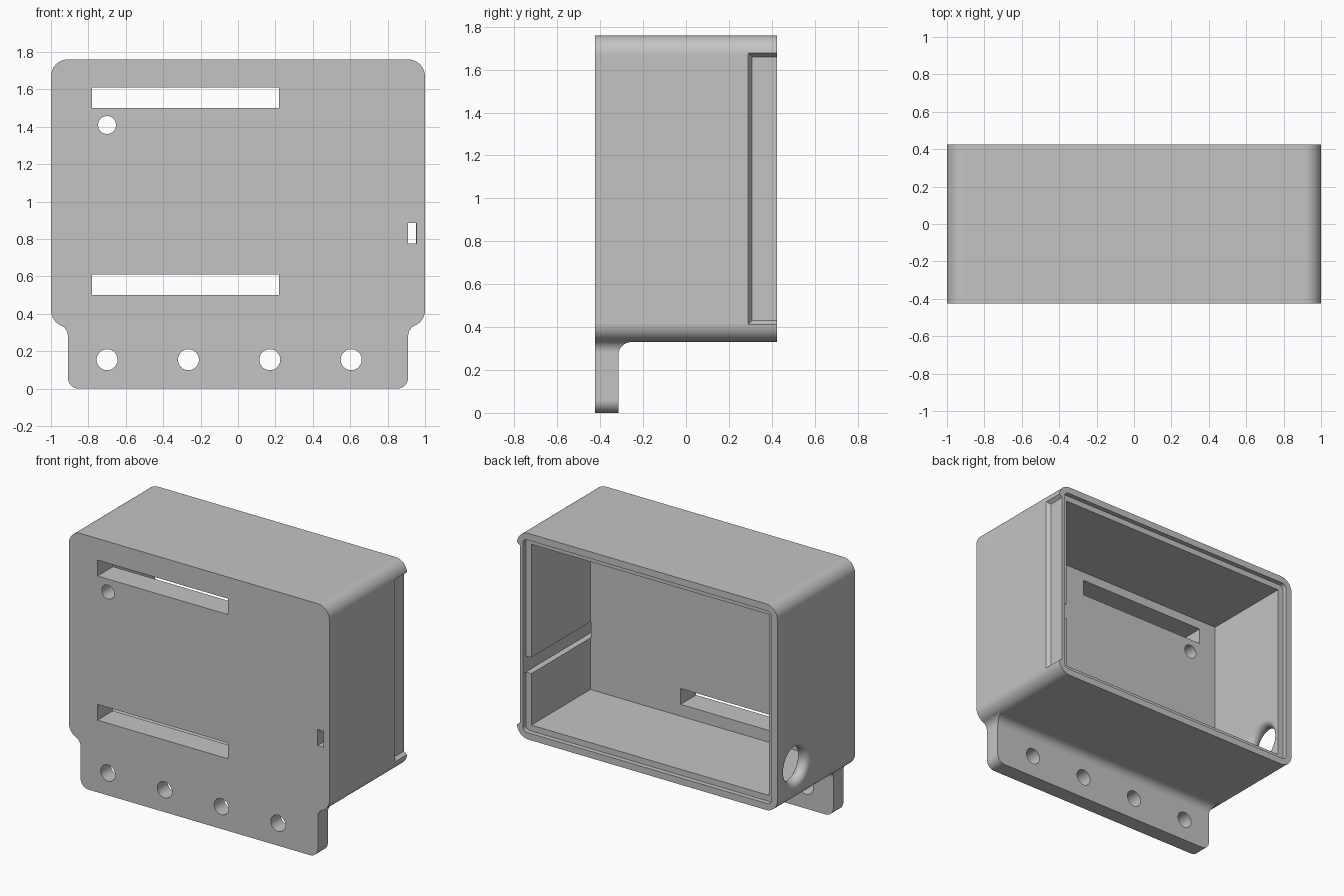
import bpy, bmesh, math
from math import sin, cos, radians, sqrt

if "Cube" in bpy.data.objects:
    bpy.data.objects.remove(bpy.data.objects["Cube"], do_unlink=True)

grey = bpy.data.materials.new("plain grey")
grey.use_nodes = True
colour = (0.55, 0.55, 0.55, 1)
grey.diffuse_color = colour
grey.node_tree.nodes["Principled BSDF"].inputs["Base Color"].default_value = colour


def arc(cx, cz, r, start, end, steps=10):
    angles = [radians(start + (end - start) * i / steps) for i in range(steps + 1)]
    return [(cx + r * cos(a), cz + r * sin(a)) for a in angles]


def rounded(x0, x1, z0, z1, r):
    return (arc(x1 - r, z1 - r, r, 0, 90) + arc(x0 + r, z1 - r, r, 90, 180)
            + arc(x0 + r, z0 + r, r, 180, 270) + arc(x1 - r, z0 + r, r, 270, 360))


def rect(x0, x1, z0, z1):
    return [(x0, z0), (x1, z0), (x1, z1), (x0, z1)]


def circle(cx, cz, r, n=40):
    return arc(cx, cz, r, 0, 360, n)[:-1]


def loft(name, axis, sections):
    """Solid through (depth, outline) sections along x or y."""
    bm = bmesh.new()
    rings = []
    for t, outline in sections:
        rings.append([bm.verts.new((u, t, v) if axis == "y" else (t, u, v))
                      for u, v in outline])
    for a, b in zip(rings, rings[1:]):
        n = len(a)
        for i in range(n):
            j = (i + 1) % n
            bm.faces.new((a[i], a[j], b[j], b[i]))
    bm.faces.new(rings[0])
    bm.faces.new(rings[-1])
    bmesh.ops.recalc_face_normals(bm, faces=bm.faces)
    mesh = bpy.data.meshes.new(name)
    bm.to_mesh(mesh)
    bm.free()
    mesh.materials.append(grey)
    ob = bpy.data.objects.new(name, mesh)
    bpy.context.collection.objects.link(ob)
    return ob


def prism(name, axis, outline, a, b):
    return loft(name, axis, [(a, outline), (b, outline)])


def combine(target, other, operation):
    bpy.context.view_layer.objects.active = target
    mod = target.modifiers.new("combine", "BOOLEAN")
    mod.operation = operation
    mod.solver = "EXACT"
    mod.object = other
    bpy.ops.object.modifier_apply(modifier=mod.name)
    bpy.data.objects.remove(other, do_unlink=True)


# Outer box
case = prism("enclosure_case", "y", rounded(-1, 1, 0.33, 1.76, 0.09), -0.425, 0.425)

# Mounting flange: front outline crossed with a filleted side outline
neck = arc(0.97, 0.2825, 0.06, 180, 112)
half = arc(0.85, 0.06, 0.06, 270, 360) + neck + [(0.91, 0.42)]
front_outline = half + [(-x, z) for x, z in reversed(half)]
flange = prism("flange", "y", front_outline, -0.425, -0.2)
side_outline = ([(-0.425, -0.1), (-0.315, -0.1)] + arc(-0.255, 0.27, 0.06, 180, 90)
                + [(-0.255, 0.4), (-0.425, 0.4)])
combine(flange, prism("side_shape", "x", side_outline, -1.2, 1.2), "INTERSECT")
combine(case, flange, "UNION")

# Cavity and lid seat, open at the back
cutters = [
    prism("cavity", "y", rect(-0.912, 0.912, 0.418, 1.672), -0.255, 0.6),
    prism("lid_seat", "y", rounded(-0.953, 0.953, 0.377, 1.713, 0.03), 0.392, 0.6),
]

# Long front slots and the small cable channel along the side wall
for z in (0.5, 1.5):
    cutters.append(prism("slot", "y", rect(-0.78, 0.22, z, z + 0.11), -0.6, -0.1))
cutters.append(prism("channel", "y", rect(0.908, 0.955, 0.775, 0.887), -0.6, 0.41))

# Flange screw holes and the indicator hole
for i in range(4):
    cutters.append(prism("screw_hole", "y", circle(-0.70 + 0.435 * i, 0.155, 0.056), -0.6, -0.1))
cutters.append(prism("indicator_hole", "y", circle(-0.70, 1.41, 0.048), -0.6, -0.1))

# Shallow bevelled thumb recess at the back of the side wall
wide, narrow = rect(0.29, 0.6, 0.412, 1.678), rect(0.308, 0.6, 0.43, 1.66)
cutters.append(loft("thumb_recess", "x", [(0.975, narrow), (1, wide), (1.1, wide)]))

# Cable hole with rounded lips
lip = 0.044
sections = [(-1.05, circle(0.22, 0.585, 0.16))]
for i in range(13):
    a = radians(-90 + 15 * i)
    sections.append((-0.956 + lip * sin(a), circle(0.22, 0.585, 0.16 - lip * cos(a))))
sections.append((-0.87, circle(0.22, 0.585, 0.16)))
cutters.append(loft("cable_hole", "x", sections))

for cutter in cutters:
    combine(case, cutter, "DIFFERENCE")

# Smooth rounded corners, crisp edges
bpy.ops.object.select_all(action="DESELECT")
case.select_set(True)
bpy.context.view_layer.objects.active = case
bpy.ops.object.shade_smooth_by_angle(angle=radians(30))
weighted = case.modifiers.new("flat_face_normals", "WEIGHTED_NORMAL")
weighted.keep_sharp = True
